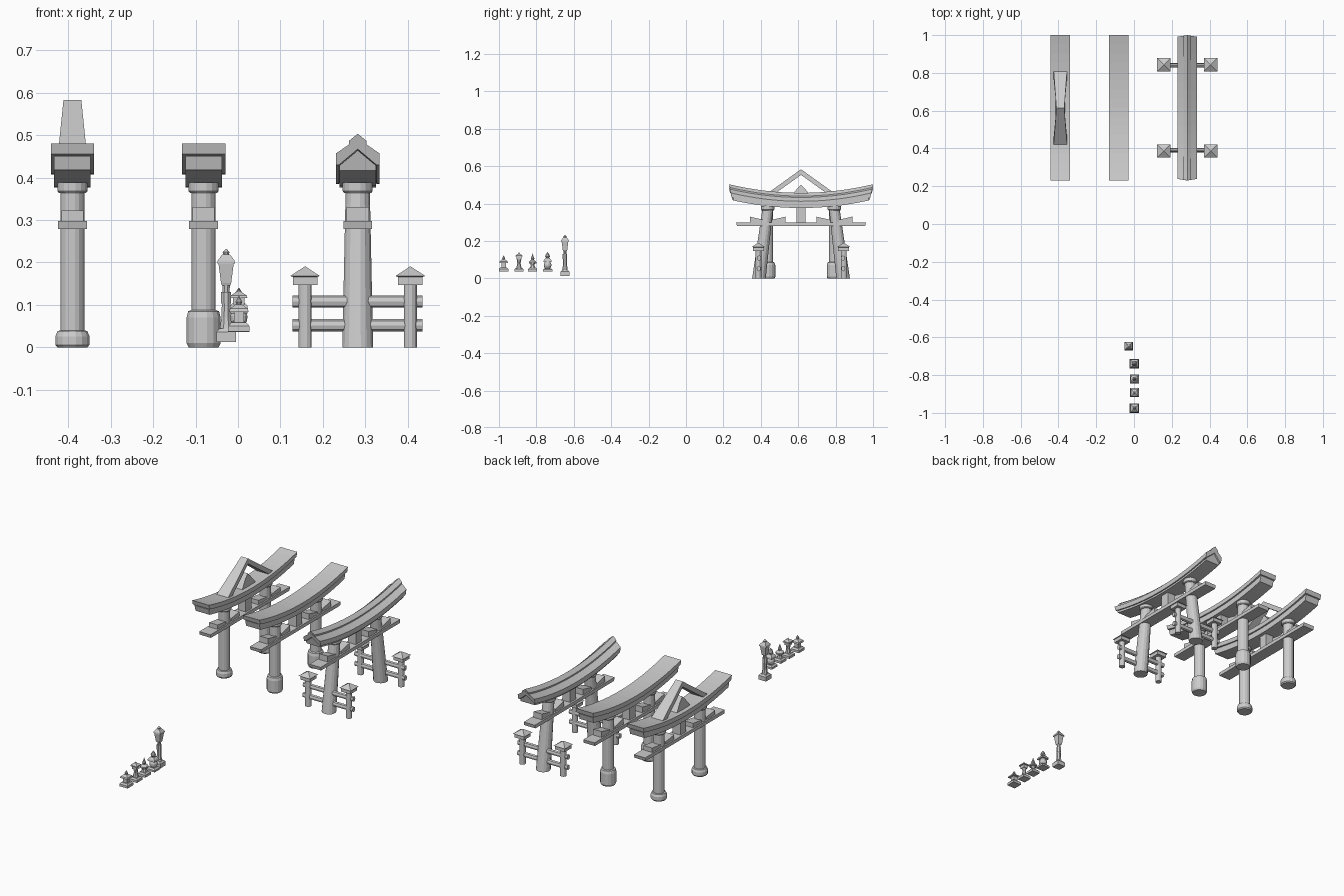
import bpy, math

if "Cube" in bpy.data.objects:
    bpy.data.objects.remove(bpy.data.objects["Cube"])

CY = 0.615      # gate centre along y


def add_mesh(name, verts, faces):
    me = bpy.data.meshes.new(name)
    me.from_pydata(verts, [], faces)
    me.update()
    import bmesh
    bm = bmesh.new()
    bm.from_mesh(me)
    bmesh.ops.recalc_face_normals(bm, faces=bm.faces)
    bm.to_mesh(me)
    bm.free()
    ob = bpy.data.objects.new(name, me)
    bpy.context.collection.objects.link(ob)
    return ob


def skin(name, rings):
    """Join equal-length rings of points into a closed solid."""
    n = len(rings[0])
    verts = [p for r in rings for p in r]
    faces = [(i * n + k, i * n + (k + 1) % n, (i + 1) * n + (k + 1) % n, (i + 1) * n + k)
             for i in range(len(rings) - 1) for k in range(n)]
    faces += [tuple(range(n)), tuple(range((len(rings) - 1) * n, len(rings) * n))]
    return add_mesh(name, verts, faces)


def stack(name, x, y, prof, sides=16, lean=0.0):
    """Turned solid from (half width, z) pairs; lean shifts y with height."""
    k = 1 / math.cos(math.pi / sides) if sides < 9 else 1
    rings = []
    for r, z in prof:
        rings.append([(x + r * k * math.cos(a), y + lean * z + r * k * math.sin(a), z)
                      for a in (2 * math.pi * (i + 0.5) / sides for i in range(sides))])
    return skin(name, rings)


def sweep(name, x, section, half, rise, steps=16):
    """Upward-curving beam along y; ends slant in toward the bottom."""
    top = max(z for _, z in section)
    rings = []
    for i in range(steps + 1):
        t = -1 + 2 * i / steps
        rings.append([(x + px, CY + t * (half - 0.25 * (top - z)), z + rise * t * t)
                      for px, z in section])
    return skin(name, rings)


def prism(name, x, poly):
    """Side-view outline of (y offset, z, half width in x)."""
    return skin(name, [[(x + s * w, CY + y, z) for y, z, w in poly] for s in (-1, 1)])


def box(w, z0, z1):
    return [(-w, z0), (w, z0), (w, z1), (-w, z1)]


def gate(tag, x, foot, lean, wedge_top, gabled):
    # curved lintels
    if gabled:
        sweep(tag + "_roof", x, [(-.051, .385), (-.044, .385), (0, .422), (.044, .385), (.051, .385),
                                 (.051, .412), (0, .447), (-.051, .412)], .385, .045)
        sweep(tag + "_under_beam", x, [(-.043, .376), (.043, .376), (.043, .388), (0, .424),
                                       (-.043, .388)], .372, .04)
        sweep(tag + "_ridge_cap", x, [(-.021, .425), (.021, .425), (.021, .44), (0, .457),
                                      (-.021, .44)], .385, .046)
    else:
        sweep(tag + "_roof", x, box(.051, .407, .432), .385, .048)
        sweep(tag + "_under_beam", x, box(.043, .376, .409), .375, .042)
    # straight tie beam and centre strut
    sweep(tag + "_tie_beam", x, box(.034, .279, .298), .347, 0, 1)
    prism(tag + "_centre_strut", x, [(-.025, .298, .024), (.025, .298, .024),
                                     (.025, .385, .024), (-.025, .385, .024)])
    for s in (-1, 1):
        y0 = CY + s * (.178 + lean * .37)
        stack(tag + "_column", x, y0, foot + [(.029, .37)], 16, -s * lean)
        stack(tag + "_capital", x, CY + s * .178, [(.033, .364), (.036, .368), (.036, .388)], 16)
        # wedges either side of the column
        for d in (-1, 1):
            a, b = s * .178 + d * .02, s * .178 + d * .096
            prism(tag + "_wedge", x, [(a, .298, .026), (b, .298, .026),
                                      (b, wedge_top, .026), (a, .312, .026)])


gate("left_gate", -.39, [(.036, 0), (.041, .006), (.041, .026), (.036, .038), (.029, .04)], 0, .322, False)
gate("middle_gate", -.081, [(.036, 0), (.041, .01), (.041, .07), (.037, .085), (.029, .088)], 0, .33, False)
gate("right_gate", .282, [(.037, 0)], .127, .33, True)

# raised gable on the left gate
for s in (-1, 1):
    prism("gable_rafter", -.39, [(0, .583, .021), (s * .205, .436, .036),
                                 (s * .163, .436, .036), (0, .553, .021)])
prism("gable_inner_strut", -.39, [(-.06, .43, .026), (.06, .43, .026), (.022, .478, .02),
                                  (0, .5, .018), (-.022, .478, .02)])

# side fences on the right gate
for s in (-1, 1):
    fy = CY + s * .228
    for d in (-1, 1):
        fx = .282 + d * .124
        stack("fence_post", fx, fy, [(.016, 0), (.016, .15)], 12)
        stack("fence_post_cap", fx, fy, [(.029, .147), (.029, .166), (.035, .168), (.0015, .19)], 4)
    for z in (.052, .108):
        ring = [(math.cos(a) * .011, math.sin(a) * .0145)
                for a in (2 * math.pi * i / 8 for i in range(8))]
        skin("fence_rail", [[(ex, fy - s * .127 * z * .3 + py, z + pz) for py, pz in ring]
                            for ex in (.128, .434)])


# small lanterns in a row: (part, sides, profile)
def lantern(tag, x, y, parts):
    for part, sides, prof in parts:
        stack(tag + "_" + part, x, y, prof, sides)


lantern("lantern_one", .002, -.975, [
    ("base", 4, [(.025, .037), (.025, .05), (.018, .058)]),
    ("body", 4, [(.012, .058), (.012, .085)]),
    ("roof", 4, [(.023, .083), (.021, .091), (.008, .101)]),
    ("finial", 8, [(.005, .1), (.008, .107), (.001, .121)])])
lantern("lantern_two", .002, -.893, [
    ("base", 4, [(.024, .036), (.024, .049), (.017, .056)]),
    ("shaft", 8, [(.014, .055), (.009, .08), (.011, .102)]),
    ("head", 4, [(.013, .1), (.014, .117)]),
    ("roof", 4, [(.02, .116), (.019, .122), (.005, .131)]),
    ("finial", 8, [(.005, .13), (.001, .138)])])
lantern("lantern_three", .002, -.82, [
    ("base", 4, [(.024, .037), (.024, .05), (.017, .057)]),
    ("shaft", 8, [(.014, .056), (.01, .07), (.013, .082)]),
    ("roof", 8, [(.02, .08), (.02, .088), (.009, .098)]),
    ("finial", 8, [(.006, .097), (.01, .106), (.005, .117), (.001, .132)])])
lantern("lantern_four", .002, -.74, [
    ("base", 4, [(.025, .036), (.025, .046), (.018, .053)]),
    ("body", 12, [(.013, .052), (.02, .062), (.021, .074), (.014, .09)]),
    ("roof", 4, [(.022, .088), (.02, .098), (.011, .108)]),
    ("finial", 8, [(.006, .106), (.013, .116), (.01, .126), (.001, .14)])])

# tall lantern standing apart
lantern("tall_lantern", -.028, -.647, [
    ("base", 4, [(.023, .013), (.023, .036), (.016, .044)]),
    ("shaft", 8, [(.015, .044), (.011, .07), (.01, .105)]),
    ("collar", 8, [(.012, .103), (.012, .13)]),
    ("neck", 8, [(.008, .129), (.009, .148)]),
    ("lamp", 4, [(.01, .146), (.012, .152), (.018, .198)]),
    ("roof", 4, [(.021, .197), (.02, .204), (.009, .219)]),
    ("finial", 8, [(.006, .217), (.008, .224), (.001, .232)])])
